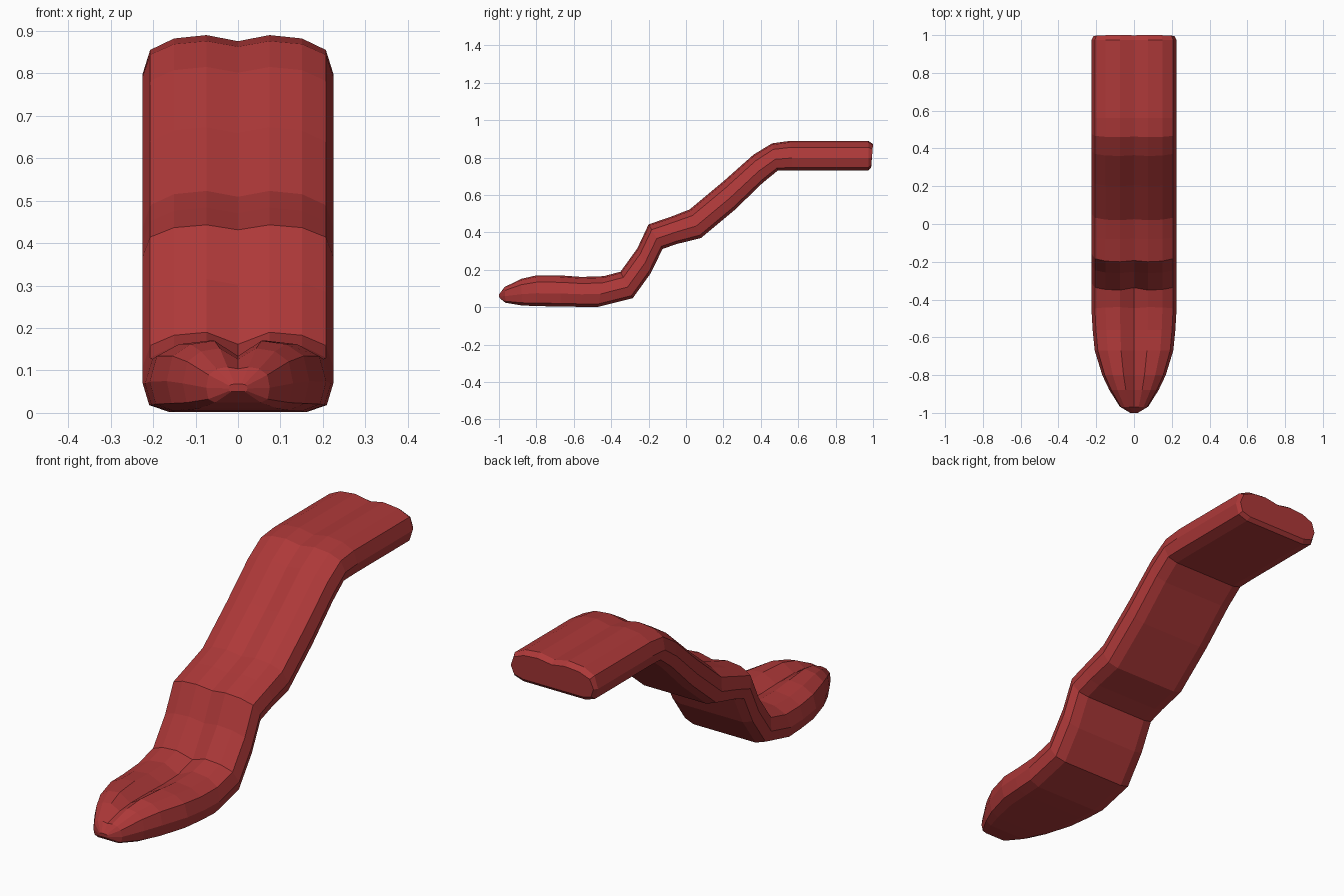
import bpy, bmesh

# Stations along the strip: top (y, z), bottom (y, z), half width, groove depth fraction
stations = [
    (-1.00, 0.068, -0.998, 0.050, 0.022, 0.0),
    (-0.97, 0.108, -0.965, 0.024, 0.075, 0.05),
    (-0.88, 0.152, -0.88, 0.010, 0.130, 0.18),
    (-0.80, 0.170, -0.80, 0.006, 0.168, 0.22),
    (-0.67, 0.170, -0.67, 0.004, 0.208, 0.22),
    (-0.56, 0.162, -0.56, 0.002, 0.219, 0.20),
    (-0.44, 0.166, -0.47, 0.002, 0.225, 0.20),
    (-0.35, 0.190, -0.285, 0.048, 0.225, 0.20),
    (-0.26, 0.315, -0.19, 0.180, 0.225, 0.10),
    (-0.20, 0.443, -0.125, 0.312, 0.225, 0.09),
    (-0.08, 0.484, -0.05, 0.338, 0.225, 0.09),
    (0.02, 0.523, 0.08, 0.370, 0.225, 0.09),
    (0.20, 0.673, 0.26, 0.520, 0.225, 0.09),
    (0.36, 0.815, 0.41, 0.665, 0.225, 0.09),
    (0.46, 0.876, 0.49, 0.730, 0.225, 0.09),
    (0.56, 0.890, 0.57, 0.731, 0.225, 0.09),
    (0.975, 0.890, 0.975, 0.731, 0.225, 0.09),
    (1.00, 0.872, 0.99, 0.748, 0.215, 0.09),
]

# Right half of the cross-section: x as a part of the half width, height from 0 to 1
half = [(0.33, 1.0), (0.67, 0.95), (0.92, 0.78), (1.0, 0.42), (0.93, 0.10), (0.72, 0.0)]

bm = bmesh.new()
rings = []
for ty, tz, by, bz, w, groove in stations:
    section = [(0, 1 - groove)] + half + [(-x, t) for x, t in reversed(half)]
    rings.append([bm.verts.new((x * w, by + (ty - by) * t, bz + (tz - bz) * t))
                  for x, t in section])

# Skin between the rings and close both ends
n = len(rings[0])
for a, b in zip(rings, rings[1:]):
    for i in range(n):
        j = (i + 1) % n
        bm.faces.new((a[i], a[j], b[j], b[i]))
bm.faces.new(rings[0])
bm.faces.new(rings[-1])
bmesh.ops.recalc_face_normals(bm, faces=bm.faces)

mesh = bpy.data.meshes.new("tongue")
bm.to_mesh(mesh)
bm.free()
tongue = bpy.data.objects.new("tongue", mesh)
bpy.context.collection.objects.link(tongue)

# Red flesh colour
red = bpy.data.materials.new("red_flesh")
red.diffuse_color = (0.42, 0.04, 0.04, 1)
mesh.materials.append(red)
